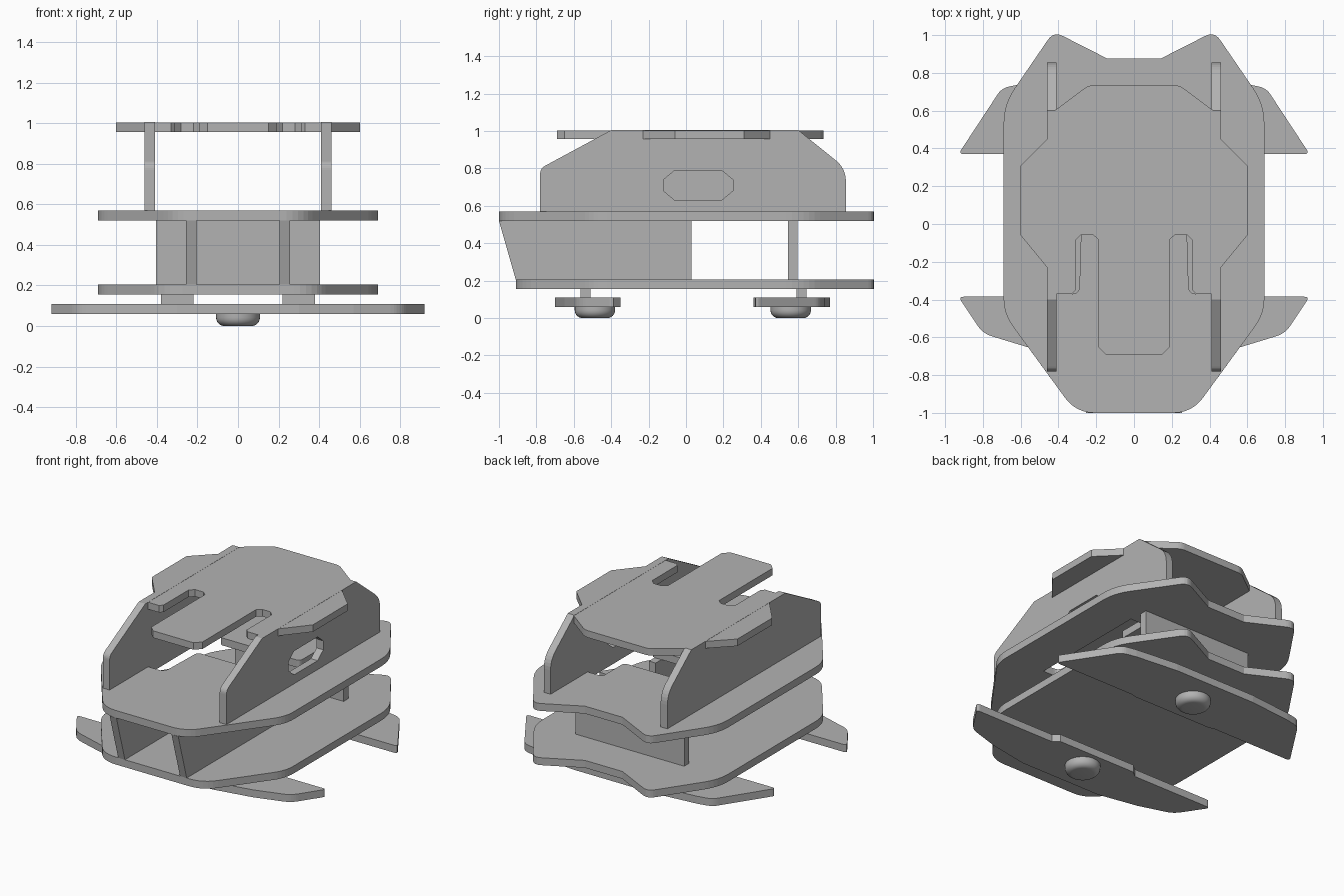
import bpy, bmesh
from mathutils import Vector, Matrix

if "Cube" in bpy.data.objects:
    bpy.data.objects.remove(bpy.data.objects["Cube"], do_unlink=True)

# Single grey material
GREY = (0.45, 0.45, 0.45, 1)
mat = bpy.data.materials.new("plain grey")
mat.use_nodes = True
mat.diffuse_color = GREY
mat.node_tree.nodes["Principled BSDF"].inputs["Base Color"].default_value = GREY

# Local axes of an upright profile: drawn in (y, z), thick along x
UPRIGHT = Matrix(((0, 0, 1, 0), (1, 0, 0, 0), (0, 1, 0, 0), (0, 0, 0, 1)))


def mirrored(half):
    """Close a right-hand half outline by mirroring it in x."""
    return half + [(-p[0],) + tuple(p[1:]) for p in reversed(half)]


def rounded(points, steps=6):
    """Round each corner whose third value gives a tangent length."""
    out = []
    for i, p in enumerate(points):
        c = Vector(p[:2])
        if len(p) < 3:
            out.append(c)
            continue
        a = Vector(points[i - 1][:2]) - c
        b = Vector(points[(i + 1) % len(points)][:2]) - c
        a, b = c + a.normalized() * p[2], c + b.normalized() * p[2]
        for k in range(steps + 1):
            t = k / steps
            out.append(a * (1 - t) ** 2 + c * 2 * t * (1 - t) + b * t * t)
    return out


def plate(name, loops, low, high, axes=Matrix()):
    """Extrude a filled outline (later loops are holes) from low to high."""
    curve = bpy.data.curves.new(name, "CURVE")
    curve.dimensions = "2D"
    curve.fill_mode = "BOTH"
    curve.extrude = (high - low) / 2
    for loop in loops:
        pts = rounded(loop)
        spline = curve.splines.new("POLY")
        spline.points.add(len(pts) - 1)
        for sp, v in zip(spline.points, pts):
            sp.co = (v.x, v.y, 0, 1)
        spline.use_cyclic_u = True
    temp = bpy.data.objects.new(name + "_outline", curve)
    bpy.context.collection.objects.link(temp)
    bpy.context.view_layer.update()
    deps = bpy.context.evaluated_depsgraph_get()
    mesh = bpy.data.meshes.new_from_object(temp.evaluated_get(deps))
    bpy.data.objects.remove(temp, do_unlink=True)
    mesh.transform(axes @ Matrix.Translation((0, 0, (low + high) / 2)))
    return finish(name, mesh)


def finish(name, mesh, smooth=False):
    bm = bmesh.new()
    bm.from_mesh(mesh)
    bmesh.ops.remove_doubles(bm, verts=bm.verts, dist=0.0005)
    bmesh.ops.recalc_face_normals(bm, faces=bm.faces)
    for f in bm.faces:
        f.smooth = smooth
        f.material_index = 0
    bm.to_mesh(mesh)
    bm.free()
    mesh.name = name
    mesh.materials.clear()
    mesh.materials.append(mat)
    obj = bpy.data.objects.new(name, mesh)
    bpy.context.collection.objects.link(obj)
    return obj


def box(name, x0, x1, y0, y1, z0, z1):
    return plate(name, [[(x0, y0), (x1, y0), (x1, y1), (x0, y1)]], z0, z1)


def deck(front_x, front_y):
    return mirrored([(front_x, front_y, 0.1), (0.69, -0.475, 0.08),
                     (0.69, 0.633, 0.1), (0.425, 1.02, 0.055), (0.14, 0.875)])


# Lower and middle decks; the middle one has an H-shaped opening
opening = mirrored([(0.28, -0.03, 0.03), (0.29, -0.37, 0.04), (0.41, -0.37),
                    (0.41, 0.46), (0.3, 0.46, 0.03), (0.3, 0.23, 0.03)])
plate("lower_deck", [deck(0.373, -0.91)], 0.155, 0.205)
plate("middle_deck", [deck(0.307, -1.0), opening], 0.52, 0.57)

# Top deck with a front tongue between two slots
top_half = [(0.15, -0.69), (0.19, -0.65), (0.19, -0.08), (0.22, -0.055),
            (0.28, -0.055), (0.31, -0.085), (0.31, -0.35), (0.33, -0.37),
            (0.42, -0.37), (0.46, -0.34), (0.46, -0.23), (0.6, -0.06), (0.6, 0.31),
            (0.46, 0.45), (0.46, 0.57), (0.24, 0.735, 0.03)]
plate("top_deck", [mirrored(top_half)], 0.957, 1.004)

# Upright side panels; only the left one has a grip hole
panel = [(-0.78, 0.57), (-0.78, 0.8, 0.03), (-0.4, 1.005), (0.6, 1.005),
         (0.855, 0.8, 0.07), (0.855, 0.57)]
grip = [(-0.06, 0.63), (0.19, 0.63), (0.25, 0.68), (0.25, 0.74),
        (0.19, 0.79), (-0.06, 0.79), (-0.12, 0.74), (-0.12, 0.68)]
plate("left_side_panel", [panel, grip], 0.41, 0.46, UPRIGHT)
plate("right_side_panel", [panel], -0.46, -0.41, UPRIGHT)

# Walls between the lower and middle decks
rib = [(-1.0, 0.52), (-0.91, 0.205), (0.03, 0.205), (0.03, 0.52)]
plate("left_rib", [rib], 0.205, 0.255, UPRIGHT)
plate("right_rib", [rib], -0.255, -0.205, UPRIGHT)
box("rear_wall", -0.405, 0.405, 0.545, 0.597, 0.205, 0.52)

# Crossbars under the lower deck
front_bar = [(0.3, -0.7), (0.57, -0.65), (0.8, -0.58, 0.05), (0.93, -0.385, 0.03),
             (0.33, -0.385), (0.29, -0.35)]
rear_bar = [(0.29, 0.36), (0.33, 0.37), (0.93, 0.37, 0.03), (0.7, 0.72, 0.04),
            (0.6, 0.74), (0.3, 0.77)]
plate("front_crossbar", [mirrored(front_bar)], 0.06, 0.11)
plate("rear_crossbar", [mirrored(rear_bar)], 0.06, 0.11)

# Spacers that join the crossbars to the lower deck
for end, y in (("front", -0.537), ("rear", 0.618)):
    for side, x in (("left", 0.3), ("right", -0.3)):
        box(f"{end}_{side}_spacer", x - 0.08, x + 0.08, y - 0.026, y + 0.026, 0.11, 0.155)

# Round feet with a softened lower rim
for end, y in (("front", -0.487), ("rear", 0.56)):
    bm = bmesh.new()
    bmesh.ops.create_cone(bm, cap_ends=True, segments=40, radius1=0.108, radius2=0.108,
                          depth=0.06, matrix=Matrix.Translation((0, y, 0.03)))
    rim = [e for e in bm.edges if all(v.co.z < 0.01 for v in e.verts)]
    bmesh.ops.bevel(bm, geom=rim, offset=0.042, segments=6, profile=0.5, affect="EDGES")
    mesh = bpy.data.meshes.new(f"{end}_foot")
    bm.to_mesh(mesh)
    bm.free()
    foot = finish(f"{end}_foot", mesh, smooth=True)
    bpy.ops.object.select_all(action="DESELECT")
    foot.select_set(True)
    bpy.context.view_layer.objects.active = foot
    bpy.ops.object.shade_smooth_by_angle()
